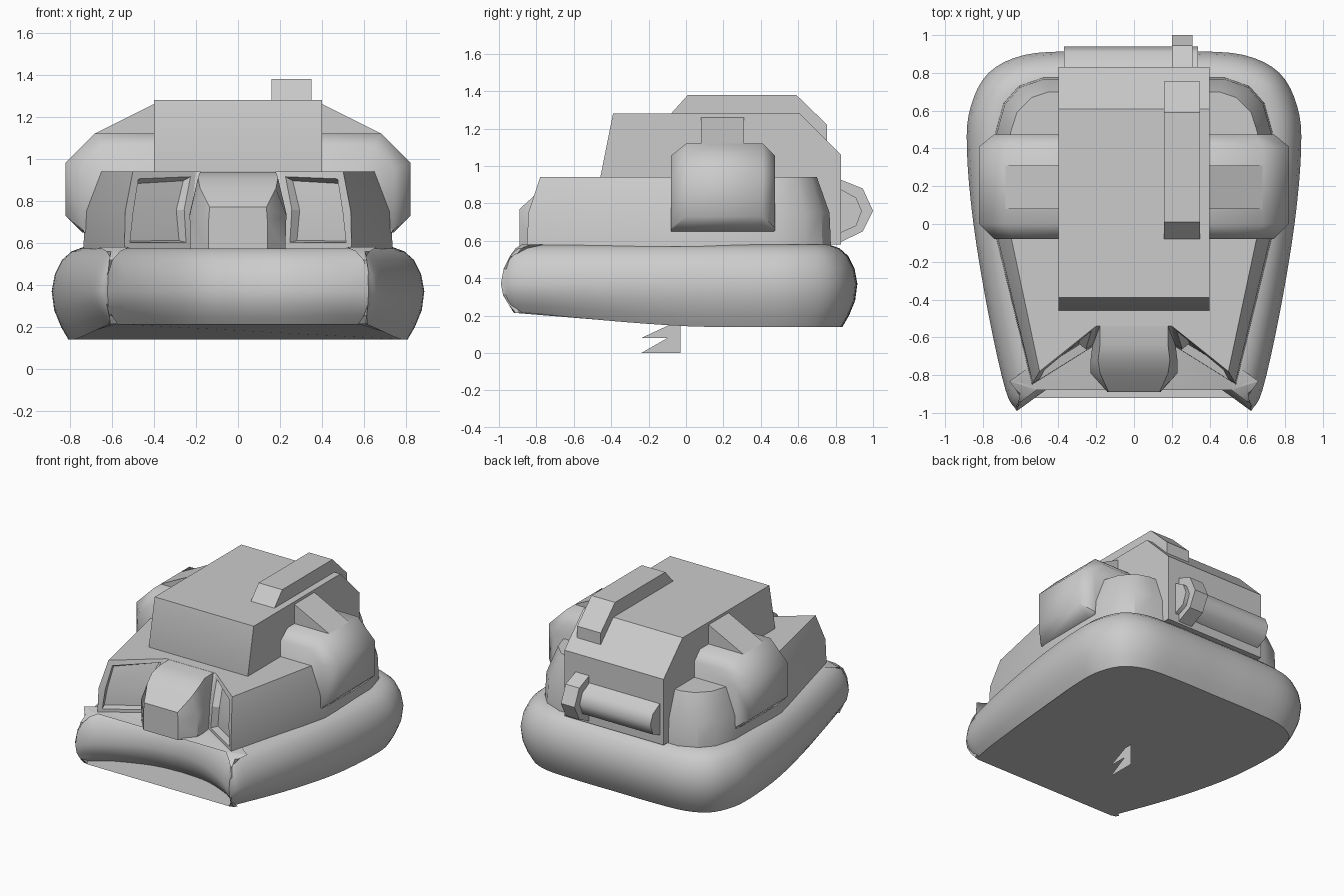
import bpy, bmesh
from mathutils import Vector

if "Cube" in bpy.data.objects:
    bpy.data.objects.remove(bpy.data.objects["Cube"])


def finish(name, bm, angle=0.6):
    bmesh.ops.recalc_face_normals(bm, faces=bm.faces)
    me = bpy.data.meshes.new(name)
    bm.to_mesh(me)
    bm.free()
    ob = bpy.data.objects.new(name, me)
    bpy.context.collection.objects.link(ob)
    bpy.ops.object.select_all(action='DESELECT')
    ob.select_set(True)
    bpy.context.view_layer.objects.active = ob
    bpy.ops.object.shade_smooth_by_angle(angle=angle)
    return ob


def loft(rings):
    """Closed rings of equal length, capped at both ends."""
    bm = bmesh.new()
    vs = [[bm.verts.new(p) for p in r] for r in rings]
    n = len(vs[0])
    for a, b in zip(vs, vs[1:]):
        for i in range(n):
            j = (i + 1) % n
            bm.faces.new((a[i], a[j], b[j], b[i]))
    bm.faces.new(vs[0][::-1])
    bm.faces.new(vs[-1])
    bmesh.ops.recalc_face_normals(bm, faces=bm.faces)
    return bm


def prism_x(name, x0, x1, prof, angle=0.6):
    return finish(name, loft([[(x, y, z) for y, z in prof] for x in (x0, x1)]), angle)


def spline(pts, steps=4):
    """Catmull-Rom curve through 2D points."""
    p = [Vector(q) for q in pts]
    p = [2 * p[0] - p[1]] + p + [2 * p[-1] - p[-2]]
    out = []
    for a, b, c, d in zip(p, p[1:], p[2:], p[3:]):
        for k in range(steps):
            t = k / steps
            out.append(0.5 * (2 * b + (c - a) * t + (2 * a - 5 * b + 4 * c - d) * t * t
                              + (3 * b - a - 3 * c + d) * t ** 3))
    return out + [p[-2]]


def mirrored(half):
    """Half outline from front centre to back centre -> full outline."""
    return half + [Vector((-p[0], p[1])) for p in half[-1 if half[-1][0] > 1e-4 else -2:0:-1]]


# Inflated skirt: two-pronged outline, rounded section, bow lifted underneath
front = spline([(0, -0.72), (0.2, -0.745), (0.42, -0.85), (0.62, -0.99)])
side = spline([(0.62, -0.99), (0.68, -0.88), (0.77, -0.48), (0.85, 0), (0.885, 0.4),
               (0.865, 0.62), (0.77, 0.8), (0.58, 0.895), (0.3, 0.915), (0, 0.915)])
outline = mirrored(front + side[1:])
n = len(outline)
inward = []
for i in range(n):
    d1 = (outline[i] - outline[i - 1]).normalized()
    d2 = (outline[(i + 1) % n] - outline[i]).normalized()
    t = (d1 + d2).normalized()
    inward.append(Vector((-t.y, t.x)))
rings = []
for inset, z in [(0.08, 0.14), (0.045, 0.2), (0.012, 0.28), (0, 0.37),
                 (0.015, 0.45), (0.05, 0.52), (0.095, 0.56), (0.15, 0.58)]:
    ring = []
    for p, d in zip(outline, inward):
        q = p + d * inset
        lift = 0.075 * min(1, max(0, (0.1 - p.y) / 0.95)) ** 1.4 * max(0, (0.37 - z) / 0.23)
        ring.append((q.x, q.y, z + lift))
    rings.append(ring)
finish("skirt", loft(rings), 0.75)

# Upper deck with recessed front windows
base = [(0.22, -0.65), (0.54, -0.85), (0.735, -0.05), (0.735, 0.48), (0.69, 0.64),
        (0.61, 0.73), (0.48, 0.775)]
top = [(0.2, -0.54), (0.5, -0.78), (0.655, -0.05), (0.655, 0.48), (0.62, 0.59),
       (0.54, 0.67), (0.45, 0.70)]


def both_sides(pts, z):
    return [(x, y, z) for x, y in pts] + [(-x, y, z) for x, y in pts[::-1]]


mid = [(a[0] * 0.9 + b[0] * 0.1, a[1] * 0.9 + b[1] * 0.1) for a, b in zip(base, top)]
bm = loft([both_sides(base, 0.57), both_sides(mid, 0.75), both_sides(top, 0.94)])
panes = [f for f in bm.faces if f.normal.y < -0.5 and 0.25 < abs(f.calc_center_median().x) < 0.5
         and abs(f.normal.z) < 0.8]
bmesh.ops.inset_region(bm, faces=panes, thickness=0.045, depth=0)
bmesh.ops.inset_region(bm, faces=panes, thickness=0.015, depth=-0.045)
finish("deck", bm, 0.5)

# Rounded nose pod between the windows
rings = []
for y, wb, wm, wt, zm, zt in [(-0.45, 0.21, 0.22, 0.18, 0.74, 0.94),
                              (-0.64, 0.215, 0.22, 0.18, 0.74, 0.938),
                              (-0.72, 0.225, 0.23, 0.19, 0.74, 0.91),
                              (-0.79, 0.225, 0.23, 0.18, 0.73, 0.86),
                              (-0.89, 0.14, 0.14, 0.135, 0.70, 0.77)]:
    half = [(wb, 0.57), (wm, zm), (wt, zt)]
    rings.append([(x, y, z) for x, z in half] + [(-x, y, z) for x, z in half[::-1]])
finish("nose_pod", loft(rings), 0.7)

# Cabin box
prism_x("cabin", -0.4, 0.4, [(-0.46, 0.93), (-0.39, 1.28), (0.61, 1.28), (0.83, 1.06),
                             (0.83, 0.58), (-0.4, 0.58)])

# Roof duct following the rear slope
prism_x("roof_duct", 0.16, 0.35, [(-0.08, 1.28), (0.01, 1.38), (0.59, 1.38), (0.755, 1.22),
                                  (0.755, 1.13), (0.60, 1.27)], 0.4)

# Rear tube and its collar
prism_x("rear_tube", -0.37, 0.34, [(0.82, 0.88), (0.91, 0.83), (0.94, 0.76), (0.91, 0.68),
                                   (0.82, 0.64)], 0.9)
prism_x("tube_collar", 0.2, 0.31, [(0.82, 0.93), (0.945, 0.88), (1.0, 0.76), (0.945, 0.65),
                                   (0.82, 0.59)], 0.4)

# Side engines and sloping intake wedges
small = [(0.38, 0.65), (0.73, 0.65), (0.74, 0.67), (0.74, 0.95), (0.64, 1.055), (0.38, 1.055)]
large = [(0.38, 0.65), (0.74, 0.65), (0.82, 0.73), (0.82, 0.98), (0.68, 1.12), (0.38, 1.12)]
for s, label in ((1, "right"), (-1, "left")):
    finish("engine_" + label, loft([[(s * x, y, z) for x, z in sec] for y, sec in
                                    ((-0.08, small), (0, large), (0.41, large), (0.475, small))]), 0.9)
    wedge = [(0.38, 1.27), (0.68, 1.12), (0.38, 1.1)]
    finish("intake_" + label, loft([[(s * x, y, z) for x, z in wedge] for y in (0.08, 0.31)]))

# Thin zigzag fin under the keel
bm = bmesh.new()
bm.faces.new([bm.verts.new((0, y, z)) for y, z in [(-0.03, 0), (-0.03, 0.15), (-0.09, 0.15),
                                                   (-0.24, 0.08), (-0.1, 0.08), (-0.24, 0)]])
finish("keel_fin", bm)
